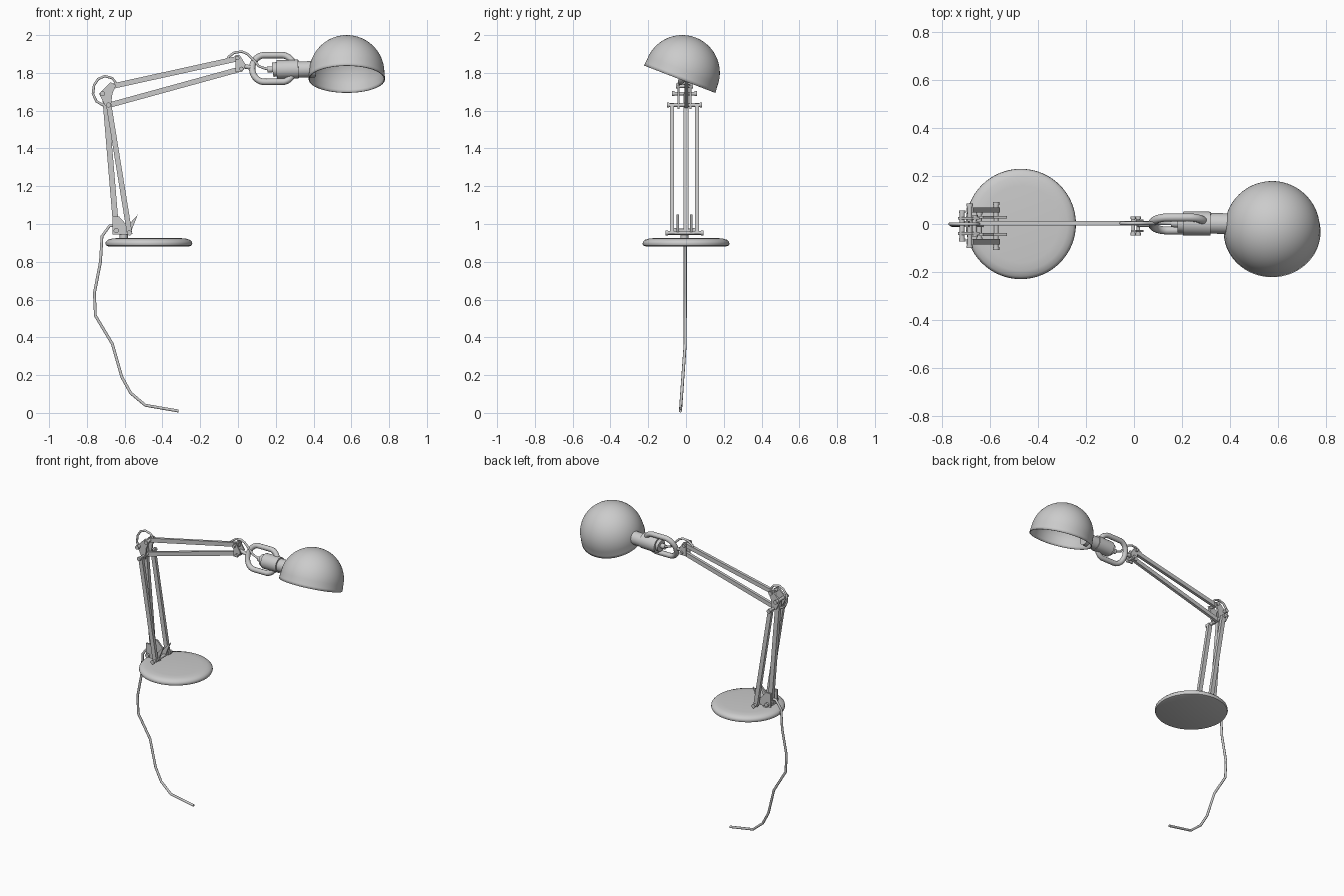
import bpy, bmesh, math
from mathutils import Vector, Matrix

cube = bpy.data.objects.get("Cube")
if cube:
    bpy.data.objects.remove(cube, do_unlink=True)

grey = bpy.data.materials.new("light grey")
grey.use_nodes = True
colour = (0.6, 0.6, 0.6, 1)
grey.diffuse_color = colour
grey.node_tree.nodes["Principled BSDF"].inputs["Base Color"].default_value = colour

YC = -0.008                      # middle plane of the arm
TILT = math.radians(21)          # lean of the lamp head


def finish(name, bm, smooth=True):
    bmesh.ops.recalc_face_normals(bm, faces=bm.faces)
    mesh = bpy.data.meshes.new(name)
    bm.to_mesh(mesh)
    bm.free()
    mesh.materials.append(grey)
    ob = bpy.data.objects.new(name, mesh)
    bpy.context.collection.objects.link(ob)
    if smooth:
        bpy.ops.object.select_all(action='DESELECT')
        ob.select_set(True)
        bpy.context.view_layer.objects.active = ob
        bpy.ops.object.shade_smooth_by_angle(angle=math.radians(35))
    return ob


def lathe(name, profile, steps=64):
    """Spin (radius, height) points around z."""
    bm = bmesh.new()
    verts = [bm.verts.new((r, 0, z)) for r, z in profile]
    edges = [bm.edges.new(pair) for pair in zip(verts, verts[1:])]
    bmesh.ops.spin(bm, geom=verts + edges, axis=(0, 0, 1), cent=(0, 0, 0),
                   angle=math.tau, steps=steps, use_duplicate=False)
    bmesh.ops.remove_doubles(bm, verts=bm.verts, dist=1e-5)
    return finish(name, bm)


def bar(name, a, b, y, width=0.028, depth=0.02):
    """Flat bar between two (x, z) points."""
    start, end = Vector((a[0], y, a[1])), Vector((b[0], y, b[1]))
    d = end - start
    bm = bmesh.new()
    bmesh.ops.create_cube(bm, size=1)
    bmesh.ops.scale(bm, vec=(d.length, depth, width), verts=bm.verts)
    turn = Matrix.Rotation(-math.atan2(d.z, d.x), 4, 'Y')
    bmesh.ops.transform(bm, matrix=Matrix.Translation((start + end) / 2) @ turn, verts=bm.verts)
    return finish(name, bm, False)


def rod(name, a, b, r, segments=16):
    a, b = Vector(a), Vector(b)
    d = b - a
    bm = bmesh.new()
    turn = d.to_track_quat('Z', 'Y').to_matrix().to_4x4()
    bmesh.ops.create_cone(bm, cap_ends=True, segments=segments, radius1=r, radius2=r,
                          depth=d.length, matrix=Matrix.Translation((a + b) / 2) @ turn)
    return finish(name, bm)


def pin(name, x, z, half, r=0.01):
    """Hinge pin along y with a wider head at each end."""
    rod(name, (x, YC - half, z), (x, YC + half, z), r)
    for side, s in (("right", -1), ("left", 1)):
        rod(f"{name}_head_{side}", (x, YC + s * (half - 0.012), z), (x, YC + s * half, z), r * 1.35)


def plates(name, outline, offset, thick=0.012):
    """Matching pair of plates cut from an (x, z) outline."""
    for side, s in (("front", -1), ("back", 1)):
        bm = bmesh.new()
        y = YC + s * offset - thick / 2
        face = bm.faces.new([bm.verts.new((x, y, z)) for x, z in outline])
        ext = bmesh.ops.extrude_face_region(bm, geom=[face])
        moved = [g for g in ext["geom"] if isinstance(g, bmesh.types.BMVert)]
        bmesh.ops.translate(bm, vec=(0, thick, 0), verts=moved)
        finish(f"{name}_{side}", bm, False)


def tube(name, points, r, closed=False):
    curve = bpy.data.curves.new(name, 'CURVE')
    curve.dimensions = '3D'
    curve.bevel_depth = r
    curve.bevel_resolution = 3
    curve.use_fill_caps = True
    spline = curve.splines.new('POLY')
    spline.points.add(len(points) - 1)
    for p, co in zip(spline.points, points):
        p.co = (*co, 1)
    spline.use_cyclic_u = closed
    spline.use_smooth = True
    curve.materials.append(grey)
    ob = bpy.data.objects.new(name, curve)
    bpy.context.collection.objects.link(ob)
    return ob


# Round foot with a softened rim
base = lathe("base", [(0, 0), (0.215, 0), (0.226, 0.004), (0.23, 0.013), (0.228, 0.024),
                      (0.218, 0.034), (0.195, 0.041), (0.16, 0.044), (0, 0.045)])
base.location = (-0.472, 0, 0.882)

# Swivel post and its bracket
rod("swivel_post", (-0.605, YC, 0.92), (-0.605, YC, 0.955), 0.022)
bar("bracket_floor", (-0.66, 0.952), (-0.57, 0.952), YC, 0.012, 0.08)
plates("base_bracket", [(-0.665, 0.945), (-0.665, 1.04), (-0.63, 1.04), (-0.585, 0.99),
                        (-0.53, 1.05), (-0.572, 0.945)], 0.036)
pin("base_rear_pin", -0.645, 0.965, 0.06)
pin("base_front_pin", -0.575, 0.953, 0.1)

# Lower arm: one middle bar and an outer pair
bar("lower_middle_bar", (-0.643, 0.95), (-0.705, 1.69), YC + 0.008, 0.03, 0.026)
for side, s in (("front", -1), ("back", 1)):
    bar(f"lower_outer_bar_{side}", (-0.573, 0.945), (-0.685, 1.635), YC + s * 0.066, 0.028, 0.022)

# Elbow
plates("elbow_plate", [(-0.735, 1.69), (-0.71, 1.715), (-0.675, 1.75), (-0.645, 1.735),
                       (-0.665, 1.69), (-0.675, 1.61), (-0.705, 1.63)], 0.032)
pin("elbow_lower_pin", -0.685, 1.63, 0.093)
pin("elbow_rear_pin", -0.717, 1.69, 0.065)
pin("elbow_upper_pin", -0.665, 1.73, 0.045)

# Upper arm
bar("upper_arm_top_bar", (-0.672, 1.728), (0.01, 1.878), 0.003)
bar("upper_arm_bottom_bar", (-0.69, 1.627), (0.02, 1.822), 0.003)

# Head hinge
plates("head_hinge_plate", [(-0.012, 1.895), (0.008, 1.895), (0.04, 1.845), (0.035, 1.825),
                            (0.02, 1.805), (-0.012, 1.805)], 0.022, 0.008)
pin("head_upper_pin", -0.003, 1.878, 0.04, 0.008)
pin("head_lower_pin", 0.018, 1.822, 0.04, 0.008)
rod("head_stub", (0.015, 0, 1.838), (0.085, 0, 1.826), 0.012)

# Tilted stadium-shaped handle ring
ring = []
for i in range(48):
    a = math.tau * i / 48
    u = 0.045 * (1 if math.cos(a) >= 0 else -1) + 0.066 * math.cos(a)
    w = 0.076 * math.sin(a)
    ring.append((0.186 + u, w * math.sin(TILT), 1.823 + w * math.cos(TILT)))
tube("handle_ring", ring, 0.017, True)

# Bulb socket in stepped sections
for name, x0, x1, r in (("socket_cap", 0.155, 0.19, 0.016), ("socket_end", 0.185, 0.215, 0.038),
                        ("socket_body", 0.205, 0.32, 0.05), ("socket_collar", 0.315, 0.41, 0.043)):
    rod(name, (x0, 0.003, 1.817), (x1, 0.001, 1.82), r, 32)

# Open dome shade with a short skirt
R = 0.199
dome = [(R * math.sin(a), R * math.cos(a)) for a in (math.pi / 2 * i / 20 for i in range(21))]
shade = lathe("shade", dome + [(R + 0.002, -0.02), (R + 0.003, -0.037)], 72)
shade.location = (0.576, -0.02, 1.801)
shade.rotation_euler.x = -TILT
wall = shade.modifiers.new("wall", 'SOLIDIFY')
wall.thickness = 0.005
wall.offset = -1

# Cord: hanging tail, elbow loop and head loop
tail = [(-0.64, 0.99), (-0.68, 0.99), (-0.72, 0.935), (-0.728, 0.80), (-0.76, 0.635),
        (-0.755, 0.515), (-0.665, 0.365), (-0.615, 0.19), (-0.568, 0.105), (-0.49, 0.04), (-0.315, 0.01)]
tube("cord_tail", [(x, -0.004 - 0.026 * max(0, 1 - z / 0.37), z) for x, z in tail], 0.008)
elbow_loop = [(-0.69, 1.62), (-0.72, 1.632), (-0.75, 1.65), (-0.768, 1.69), (-0.762, 1.735),
              (-0.74, 1.768), (-0.705, 1.783), (-0.665, 1.772), (-0.645, 1.745), (-0.66, 1.73)]
tube("cord_elbow_loop", [(x, 0, z) for x, z in elbow_loop], 0.007)
head_loop = [(-0.06, 1.86), (-0.05, 1.885), (-0.02, 1.907), (0.02, 1.913), (0.05, 1.9),
             (0.085, 1.865), (0.11, 1.836), (0.14, 1.824), (0.18, 1.817)]
tube("cord_head_loop", [(x, 0.003, z) for x, z in head_loop], 0.007)
